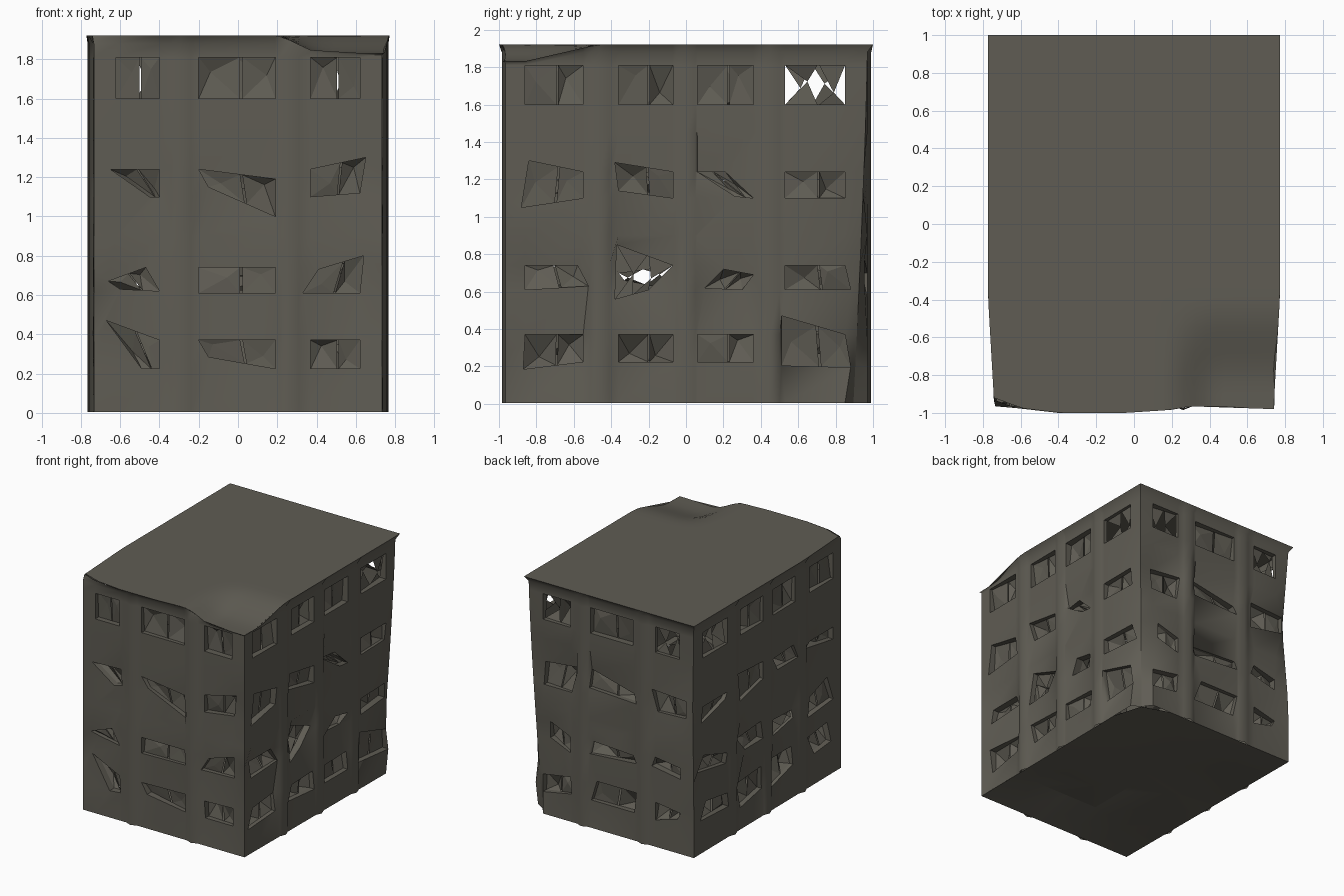
import bpy, bmesh, random
from mathutils import Vector

if "Cube" in bpy.data.objects:
    bpy.data.objects.remove(bpy.data.objects["Cube"])

random.seed(4)
concrete = bpy.data.materials.new("dark concrete")
concrete.diffuse_color = (0.115, 0.108, 0.088, 1)
concrete.use_nodes = True
concrete.node_tree.nodes["Principled BSDF"].inputs["Base Color"].default_value = concrete.diffuse_color

ROWS = [(0.225, 0.37), (0.61, 0.74), (1.10, 1.24), (1.60, 1.81)]
FRONT_COLS = [(-0.62, -0.40), (-0.20, 0.19), (0.37, 0.62)]
SIDE_COLS = [(-0.86, -0.55), (-0.36, -0.07), (0.06, 0.36), (0.53, 0.85)]
EAVE = [(-0.77, -0.92), (-0.62, -0.975), (-0.40, -1.0), (-0.05, -1.0),
        (0.19, -0.985), (0.31, -0.965), (0.77, -0.98)]


def ramp(t):
    t = max(0, min(1, t))
    return t * t * (3 - 2 * t)


def eave_y(x):
    x = max(-0.77, min(0.77, x))
    for (x0, y0), (x1, y1) in zip(EAVE, EAVE[1:]):
        if x <= x1:
            return y0 + (y1 - y0) * (x - x0) / (x1 - x0)
    return EAVE[-1][1]


def eave_x(y):
    return 0.772 - 0.03 * max(0, min(1, (-0.4 - y) / 0.52))


def roof_z(x, y):
    # the front right corner of the roof sags, ending in a nearly level lip
    return 1.922 - 0.09 * ramp((x - 0.17) / 0.27) * ramp((-0.42 - y) / 0.44)


def corner_inset(x, y, z):
    # the back corners lean inwards below the roof
    if y < 0:
        return 0
    if x > 0:
        return 0.075 * max(0, 1 - z / 1.9) ** 1.3
    return 0.035 * max(0, 1 - abs(z - 1.2) / 0.7)


def finish(name, bm, angle=0.8):
    me = bpy.data.meshes.new(name)
    bm.to_mesh(me)
    bm.free()
    me.materials.append(concrete)
    ob = bpy.data.objects.new(name, me)
    bpy.context.collection.objects.link(ob)
    bpy.context.view_layer.objects.active = ob
    ob.select_set(True)
    bpy.ops.object.shade_smooth_by_angle(angle=angle)
    ob.select_set(False)


def grid(name, nx, ny, point, flip=False, angle=0.8):
    bm = bmesh.new()
    v = [[bm.verts.new(point(i / nx, j / ny)) for j in range(ny + 1)] for i in range(nx + 1)]
    for i in range(nx):
        for j in range(ny):
            q = [v[i][j], v[i + 1][j], v[i + 1][j + 1], v[i][j + 1]]
            bm.faces.new(q[::-1] if flip else q)
    finish(name, bm, angle)


def crumpled_pane(bm, corners, normal, broken):
    """Four slivers around an off-centre point; a broken pane misses some."""
    s, t = random.uniform(0.25, 0.75), random.uniform(0.2, 0.8)
    a, b, c, d = corners
    mid = a.lerp(b, s).lerp(d.lerp(c, s), t) - normal * random.uniform(-0.02, 0.07)
    for k in range(4):
        if broken and k % 2:
            continue
        bm.faces.new([bm.verts.new(p) for p in (corners[k], corners[(k + 1) % 4], mid)])


def wall(name, right, normal, cols, ribs, bends, open_panes):
    """Facade sheet with warped window openings, soft ribs and recessed panes."""
    right, normal = Vector(right), Vector(normal)
    side = abs(normal.x) > 0.5
    end = 0.75 if normal.y > 0 else 0.734
    lo, hi = (-0.965, 0.97) if side else (-end, end)
    if right.y < 0:
        lo, hi = -hi, -lo
    us = {lo, hi}
    for a, b in cols:
        us |= {a, b}
    for r in ribs:
        us |= {r - 0.05, r, r + 0.05}
    us = sorted(us)
    vs = sorted({0.005, 0.9, 1.45, 1.88, 1.925} | {z for r in ROWS for z in r})

    def place(u, v, out):
        p = right * u
        base = 0.97 if normal.y > 0 else 0.965
        if side:
            base = 0.742 + 0.008 * p.y
        p = p + normal * (base + out)
        if v > 1.9:                                  # the top meets the roof edge
            if side:
                p.y = eave_y(p.x) if p.y < -0.95 else p.y
                p.y = 1.0 if p.y > 0.95 else p.y
                p.x = normal.x * eave_x(p.y)
            else:
                if u in (lo, hi):
                    p.x *= (0.772 if normal.y > 0 else 0.742) / end
                p.y = 1.0 if normal.y > 0 else eave_y(p.x)
            p.z = roof_z(p.x, p.y)
        else:
            p.z = min(v, roof_z(p.x, p.y) - 0.01)
            if u in (lo, hi):
                k = corner_inset(p.x, p.y, v)
                p.x -= k if p.x > 0 else -k
                p.y -= k
        return p

    # corner offsets for each window: bottom left, bottom right, top right, top left
    shift = {}
    for c, (a, b) in enumerate(cols):
        left = us[us.index(a) - 1] - a + 0.012       # room before the next line
        room = us[us.index(b) + 1] - b - 0.012
        for r, (z0, z1) in enumerate(ROWS):
            move = bends.get((c, r))
            for k, key in enumerate([(a, z0), (b, z0), (b, z1), (a, z1)]):
                if move:
                    du, dv = move[2 * k:2 * k + 2]
                elif bends or r == 3:
                    du = dv = 0
                else:
                    du, dv = random.choice([(0, 0), (0.06, 0.03), (-0.03, 0.05), (0, -0.04)])
                du = max(du, left) if k in (0, 3) else min(du, room)
                sink = random.choice([0, 0, -0.015, -0.035]) if r < 3 else 0
                shift[key] = (du, dv, sink)

    bm = bmesh.new()
    vert = {}
    for u in us:
        for v in vs:
            du, dv, out = shift.get((u, v), (0, 0, 0))
            if any(abs(u - r) < 0.001 for r in ribs):
                out += 0.02
            vert[u, v] = bm.verts.new(place(u + du, v + dv, out) if du else place(u, v + dv, out))
    for u0, u1 in zip(us, us[1:]):
        for v0, v1 in zip(vs, vs[1:]):
            q = [vert[u0, v0], vert[u1, v0], vert[u1, v1], vert[u0, v1]]
            if (u0, u1) not in cols or (v0, v1) not in ROWS:
                bm.faces.new(q)
                continue
            # reveals lead in to a recessed pair of crumpled panes
            inner = [bm.verts.new(p.co - normal * random.uniform(0.02, 0.06)) for p in q]
            for k in range(4):
                m = (k + 1) % 4
                bm.faces.new([q[k], q[m], inner[m], inner[k]])
            a, b, c, d = [p.co for p in inner]
            broken = (cols.index((u0, u1)), ROWS.index((v0, v1))) in open_panes
            for s0, s1 in ((0, 0.54), (0.57, 1)):
                crumpled_pane(bm, [a.lerp(b, s0), a.lerp(b, s1), d.lerp(c, s1), d.lerp(c, s0)],
                              normal, broken)
    finish(name, bm)


def mirrored(pairs):
    return [(-b, -a) for a, b in reversed(pairs)]


# bent window corners: offsets of bottom left, bottom right, top right, top left
front_bends = {
    (0, 2): (0.17, 0, 0, 0, 0, 0, -0.03, 0),
    (1, 2): (0.05, 0.05, 0, -0.10, 0, -0.05, 0, 0),
    (2, 2): (0, 0, 0, 0.02, 0.03, 0.06, 0, 0),
    (0, 1): (0.02, 0.02, 0, 0.01, -0.07, 0, -0.04, -0.07),
    (2, 1): (-0.04, 0, 0, 0, 0.02, 0.06, 0.04, -0.01),
    (0, 0): (0.13, 0, 0, 0, 0, 0, -0.05, 0.10),
    (1, 0): (0.05, 0.06, 0, 0, 0, 0, 0, 0)}
right_bends = {
    (0, 2): (-0.02, -0.05, 0, 0, 0, 0, 0.02, 0.06),
    (1, 2): (0, 0.04, 0, 0, 0, 0, -0.02, 0.05),
    (2, 2): (0.2, 0.01, 0, 0, -0.15, 0, 0, 0),
    (0, 1): (0, 0, 0.04, 0.02, -0.03, 0, 0, 0),
    (1, 1): (-0.02, -0.05, -0.13, 0, 0, 0, -0.01, 0.11),
    (2, 1): (0.04, 0.01, -0.06, 0, 0, -0.05, 0.14, -0.02),
    (3, 1): (0, 0, 0.03, 0, 0, 0, 0, 0),
    (0, 0): (-0.01, -0.04, 0, 0, 0, 0, 0, 0),
    (3, 0): (-0.04, -0.02, 0.03, -0.03, 0, 0, -0.04, 0.10)}

FRONT_RIBS, SIDE_RIBS = [-0.29, 0.26], [-0.46, 0.0, 0.45]
wall("front_wall", (1, 0, 0), (0, -1, 0), FRONT_COLS, FRONT_RIBS, front_bends, [])
wall("right_wall", (0, 1, 0), (1, 0, 0), SIDE_COLS, SIDE_RIBS, right_bends, [(3, 3), (1, 1)])
wall("back_wall", (-1, 0, 0), (0, 1, 0), mirrored(FRONT_COLS),
     [-r for r in FRONT_RIBS], {}, [(0, 3), (2, 3)])
wall("left_wall", (0, -1, 0), (-1, 0, 0), mirrored(SIDE_COLS),
     [-r for r in SIDE_RIBS], {}, [(0, 3), (2, 1)])


# flat roof with a sagging front right corner
def roof_point(s, t):
    x = (2 * s - 1) * 0.772
    y = eave_y(x) + (1 - eave_y(x)) * t
    x = (2 * s - 1) * eave_x(y)
    return (x, y, roof_z(x, y))


grid("roof", 28, 28, roof_point)


# underside, dented upwards in places
def floor_point(s, t):
    edge = s in (0, 1) or t in (0, 1)
    z = 0.005 if edge else random.choice([0.005, 0.01, 0.03, 0.09])
    x, y = (2 * s - 1) * (0.734 + 0.016 * t), -0.965 + 1.935 * t
    k = 0.075 if s == 1 and t == 1 else 0
    return (x - k, y - k, z)


grid("floor", 5, 6, floor_point, flip=True, angle=0.3)
